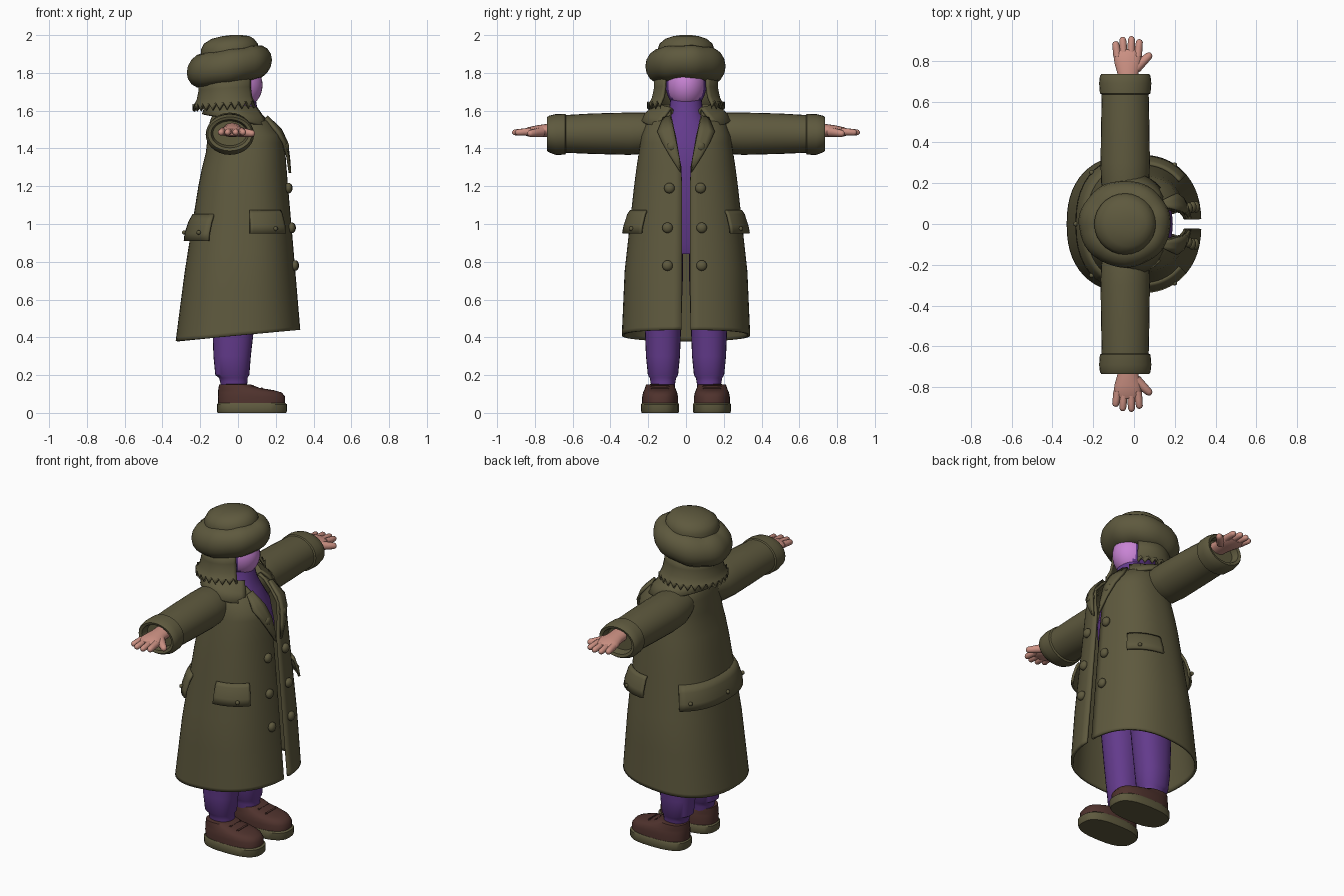
import bpy, bmesh, math, random
from mathutils import Vector, Matrix

if "Cube" in bpy.data.objects:
    bpy.data.objects.remove(bpy.data.objects["Cube"])

random.seed(4)


def mat(name, rgb):
    m = bpy.data.materials.new(name)
    m.diffuse_color = (*rgb, 1)
    m.use_nodes = True
    m.node_tree.nodes["Principled BSDF"].inputs["Base Color"].default_value = m.diffuse_color
    return m


OLIVE = mat("olive_cloth", (0.112, 0.100, 0.048))
PURPLE = mat("purple_cloth", (0.125, 0.043, 0.262))
LILAC = mat("lilac_face", (0.58, 0.23, 0.66))
SKIN = mat("pink_skin", (0.60, 0.28, 0.225))
BROWN = mat("brown_leather", (0.078, 0.032, 0.026))


def finish(name, bm, m, thick=0, off=-1, recalc=True, angle=40):
    if recalc:
        bmesh.ops.recalc_face_normals(bm, faces=bm.faces)
    me = bpy.data.meshes.new(name)
    bm.to_mesh(me)
    bm.free()
    me.materials.append(m)
    ob = bpy.data.objects.new(name, me)
    bpy.context.collection.objects.link(ob)
    bpy.ops.object.select_all(action='DESELECT')
    ob.select_set(True)
    bpy.context.view_layer.objects.active = ob
    bpy.ops.object.shade_smooth_by_angle(angle=math.radians(angle))
    if thick:
        s = ob.modifiers.new("thickness", 'SOLIDIFY')
        s.thickness, s.offset = thick, off
    return ob


def loft(name, rings, m, closed=True, caps=True, **kw):
    """Skin a surface through rings of equal point count."""
    bm = bmesh.new()
    vs = [[bm.verts.new(p) for p in r] for r in rings]
    n = len(rings[0])
    for a, b in zip(vs, vs[1:]):
        for j in range(n if closed else n - 1):
            k = (j + 1) % n
            bm.faces.new((a[j], a[k], b[k], b[j]))
    if closed and caps:
        bm.faces.new(vs[0][::-1])
        bm.faces.new(vs[-1])
    return finish(name, bm, m, recalc=closed, **kw)


def spow(v, e):
    return math.copysign(abs(v) ** e, v)


def stack(name, rows, m, cy=0, e=0.9, n=28, **kw):
    """Loft of level ovals: rows of (z, x_back, x_front, half_y)."""
    rings = []
    for z, xb, xf, hy in rows:
        rings.append([((xb + xf) / 2 + (xf - xb) / 2 * spow(math.cos(t), e),
                       cy + hy * spow(math.sin(t), e), z)
                      for t in (2 * math.pi * i / n for i in range(n))])
    return loft(name, rings, m, **kw)


def ball(name, c, s, m, seg=24):
    bm = bmesh.new()
    bmesh.ops.create_uvsphere(bm, u_segments=seg, v_segments=seg // 2, radius=1,
                              matrix=Matrix.Translation(c) @ Matrix.Diagonal((*s, 1)))
    return finish(name, bm, m)


def finger(name, p, q, r0, r1, m):
    """Rounded, tapered tube from p to q."""
    p, q = Vector(p), Vector(q)
    d = q - p
    rot = d.to_track_quat('Z', 'Y').to_matrix()
    rings = []
    for f, s in ((0, 1), (0.5, 1), (0.85, 1), (0.95, 0.75), (1, 0.3)):
        r = (r0 + (r1 - r0) * f) * s
        rings.append([p + d * f + rot @ Vector((r * math.cos(a), r * math.sin(a), 0))
                      for a in (math.pi * i / 5 for i in range(10))])
    return loft(name, rings, m)


# Coat surface: z, back, front, half width, half opening
COAT = [(0.41, -.33, .33, .34, .024), (0.75, -.283, .303, .325, .022),
        (0.95, -.25, .287, .303, .022), (1.2, -.21, .265, .275, .022),
        (1.3, -.19, .257, .262, .025), (1.38, -.17, .252, .25, .04),
        (1.47, -.16, .24, .235, .055), (1.54, -.15, .18, .21, .07),
        (1.58, -.135, .14, .15, .08), (1.61, -.1, .1, .1, .08)]


def coat_row(z):
    z = min(max(z, COAT[0][0]), COAT[-1][0])
    for a, b in zip(COAT, COAT[1:]):
        if z <= b[0]:
            f = (z - a[0]) / (b[0] - a[0])
            return [u + (v - u) * f for u, v in zip(a, b)]


def coat_pt(t, z, off=0):
    _, xb, xf, hy, _ = coat_row(z)
    x = (xb + xf) / 2 + ((xf - xb) / 2 + off) * spow(math.cos(t), .85)
    y = (hy + off) * spow(math.sin(t), .85)
    return Vector((x, y, z + .09 * x * max(0, (.9 - z) / .49)))


def coat_front(y, z, off=0):
    hy = coat_row(z)[3]
    t = math.asin(min(1, abs(y) / hy) ** (1 / .85))
    p = coat_pt(t, z, off)
    return Vector((p.x, y, z))


rings = []
for z in [.41, .43, .55, .65, .75, .85, .95, 1.08, 1.2, 1.3, 1.38, 1.43, 1.47, 1.51, 1.54, 1.58, 1.61]:
    _, _, _, hy, gap = coat_row(z)
    g = math.asin((gap / hy) ** (1 / .85))
    rings.append([coat_pt(g + (2 * math.pi - 2 * g) * i / 56, z) for i in range(57)])
loft("coat_body", rings, OLIVE, closed=False, thick=.014)


def patch(name, t0, t1, rows, n=14):
    """Strip lying on the coat: rows of (z, offset)."""
    ts = [math.radians(t0 + (t1 - t0) * i / n) for i in range(n + 1)]
    loft(name, [[coat_pt(t, z, o) for t in ts] for z, o in rows], OLIVE,
         closed=False, thick=.014, off=0)


# Pocket flaps, back belt and their studs
FLAP = [(.95, .03), (.99, .027), (1.05, .014), (1.07, .002)]
patch("pocket_flap_left", 42, 84, FLAP)
patch("pocket_flap_right", -84, -42, FLAP)
patch("back_belt", 122, 238, [(.91, .024), (.95, .026), (1.01, .016), (1.05, .0)])
for deg in (57, -57, 135, 180, 225):
    ball("flap_stud", coat_pt(math.radians(deg), .975 if abs(deg) < 90 else .955, .036),
         (.012,) * 3, OLIVE, 12)

# Two columns of coat buttons
for z, yl, yr in ((.78, -.098, .083), (.98, -.098, .083), (1.19, -.088, .077), (1.41, -.075, .075)):
    for y in (yl, yr):
        ball("coat_button", coat_front(y, z, .008), (.02, .028, .028), OLIVE, 16)

# Collar: stand, then fall over the shoulders
rings = []
for z, cx, rx, ry in ((1.57, 0, .105, .1), (1.615, -.015, .12, .11), (1.628, -.01, .14, .13),
                      (1.60, .0, .17, .19), (1.555, .0, .185, .24)):
    ring = []
    for i in range(33):
        t = math.radians(38 + 284 * i / 32)
        c = math.cos(t)
        drop = .05 * max(0, c) * (1 if rx > .15 else .4)
        ring.append((cx + rx * c, ry * math.sin(t), z - drop + (.025 if c < 0 and rx > .15 else 0) * -c))
    rings.append(ring)
loft("collar", rings, OLIVE, closed=False, thick=.014, off=0)

# Lapels folded back on the chest
for s in (-1, 1):
    inner = [(.024, 1.27), (.034, 1.35), (.05, 1.43), (.064, 1.5), (.082, 1.57)]
    outer = [(.034, 1.28), (.085, 1.36), (.125, 1.43), (.15, 1.485), (.12, 1.56)]
    rings = []
    for f in (0, .33, .66, 1):
        rings.append([coat_front(s * (a[0] + (b[0] - a[0]) * f), a[1] + (b[1] - a[1]) * f, .016)
                      for a, b in zip(inner, outer)])
    loft("lapel", rings, OLIVE, closed=False, thick=.014, off=0)

# Shirt with neck
stack("shirt", [(.84, -.13, .13, .17), (.9, -.15, .15, .21), (1.1, -.15, .17, .21),
                (1.3, -.14, .19, .2), (1.45, -.13, .17, .17), (1.54, -.11, .13, .12),
                (1.6, -.09, .105, .09), (1.68, -.08, .09, .08)], PURPLE)

# Head with a face mask coloured by direction
head = ball("head", (0, 0, 1.735), (.13, .108, .13), PURPLE, 36)
head.data.materials.append(LILAC)
for p in head.data.polygons:
    if p.center.x > .062:
        p.material_index = 1

# Fur hat: tilted rolled brim and soft crown
bm = bmesh.new()
N, M = 48, 16
grid = []
for i in range(N):
    a = 2 * math.pi * i / N
    bump = 1 + .025 * math.sin(7 * a) + random.uniform(-.012, .012)
    R = .137
    row = []
    for j in range(M):
        b = 2 * math.pi * j / M
        r = R + .082 * bump * math.cos(b)
        x, y = r * math.cos(a) * 1.03, r * math.sin(a) * .97
        z = .09 * bump * math.sin(b)
        row.append(bm.verts.new((x - .045, y, 1.835 + z + .15 * x)))
    grid.append(row)
for i in range(N):
    for j in range(M):
        k, l = (i + 1) % N, (j + 1) % M
        bm.faces.new((grid[i][j], grid[k][j], grid[k][l], grid[i][l]))
finish("hat_brim", bm, OLIVE, angle=60)
stack("hat_crown", [(1.80, -.18, .09, .135), (1.88, -.195, .105, .15), (1.925, -.195, .11, .15),
                    (1.955, -.18, .105, .14), (1.98, -.14, .085, .11), (1.995, -.08, .06, .065),
                    (2.0, -.04, .02, .03)], OLIVE, e=1)

# Hair: flared fringe with a ragged hem
rings = []
for z, r, rag in ((1.78, .165, 0), (1.72, .165, 0), (1.67, .175, 0), (1.64, .19, 0), (1.625, .2, 1)):
    ring = []
    for i in range(45):
        t = math.radians(42 + 276 * i / 44)
        dz = (.022 if i % 2 else -.012) * rag
        ring.append((-.05 + r * .96 * math.cos(t), r * 1.03 * math.sin(t), z + dz + .01 * math.cos(t)))
    rings.append(ring)
loft("hair", rings[::-1], OLIVE, closed=False, thick=.014)

for s in (-1, 1):
    # Sleeve with turned cuff and recessed end: y, radius x, radius z, centre z
    SL = [(.1, .09, .08, 1.49), (.2, .118, .108, 1.481), (.3, .121, .112, 1.478), (.5, .118, .107, 1.478),
          (.635, .115, .1, 1.477), (.64, .124, .108, 1.475), (.69, .128, .108, 1.474),
          (.725, .124, .097, 1.476), (.735, .117, .09, 1.477), (.73, .1, .075, 1.478), (.69, .09, .065, 1.48)]
    loft("sleeve", [[(-.043 + rx * math.cos(a), s * y, zc + rz * math.sin(a))
                     for a in (2 * math.pi * i / 28 for i in range(28))] for y, rx, rz, zc in SL], OLIVE)

    # Hand: wrist and palm, four fingers, thumb
    HD = [(.68, .05, .035, -.03), (.74, .052, .034, -.03), (.79, .066, .031, -.03),
          (.835, .068, .025, -.032), (.855, .055, .016, -.032)]
    loft("palm", [[(xc + rx * math.cos(a), s * y, 1.5 - .08 * (y - .68) + rz * math.sin(a))
                   for a in (2 * math.pi * i / 20 for i in range(20))] for y, rx, rz, xc in HD], SKIN)
    for x0, x1, y1 in ((-.08, -.092, .895), (-.05, -.056, .917), (-.015, -.012, .92), (.018, .028, .905)):
        finger("finger", (x0, s * .82, 1.49), (x1, s * y1, 1.484), .021, .016, SKIN)
    finger("thumb", (.01, s * .765, 1.487), (.085, s * .835, 1.478), .027, .017, SKIN)

    # Trouser leg gathered at the ankle
    stack("trouser_leg", [(.12, -.085, .045, .06), (.165, -.095, .05, .066), (.185, -.1, .05, .07),
                          (.2, -.12, .06, .08), (.3, -.13, .068, .09), (.45, -.135, .085, .096),
                          (.7, -.14, .11, .105), (.9, -.14, .13, .105)], PURPLE, cy=s * .122)

    # Shoe: sole, upper and two straps
    cy = s * .137
    stack("shoe_sole", [(0, -.108, .255, .097), (.01, -.112, .26, .101), (.045, -.112, .26, .101),
                        (.052, -.105, .25, .096)], OLIVE, cy=cy, e=.75)
    stack("shoe_upper", [(.045, -.105, .25, .095), (.085, -.107, .25, .095), (.108, -.106, .232, .09),
                         (.12, -.105, .19, .085), (.132, -.103, .115, .08), (.15, -.1, .07, .074),
                         (.152, -.07, .04, .05)], BROWN, cy=cy, e=.8)
    for x, z in ((.075, .138), (.125, .124)):
        bm = bmesh.new()
        bmesh.ops.create_cube(bm, size=1, matrix=Matrix.Translation((x, cy, z)) @
                              Matrix.Rotation(.25, 4, 'Y') @ Matrix.Diagonal((.02, .1, .02, 1)))
        bmesh.ops.bevel(bm, geom=bm.edges[:], offset=.005, segments=2, affect='EDGES')
        finish("shoe_strap", bm, BROWN)
